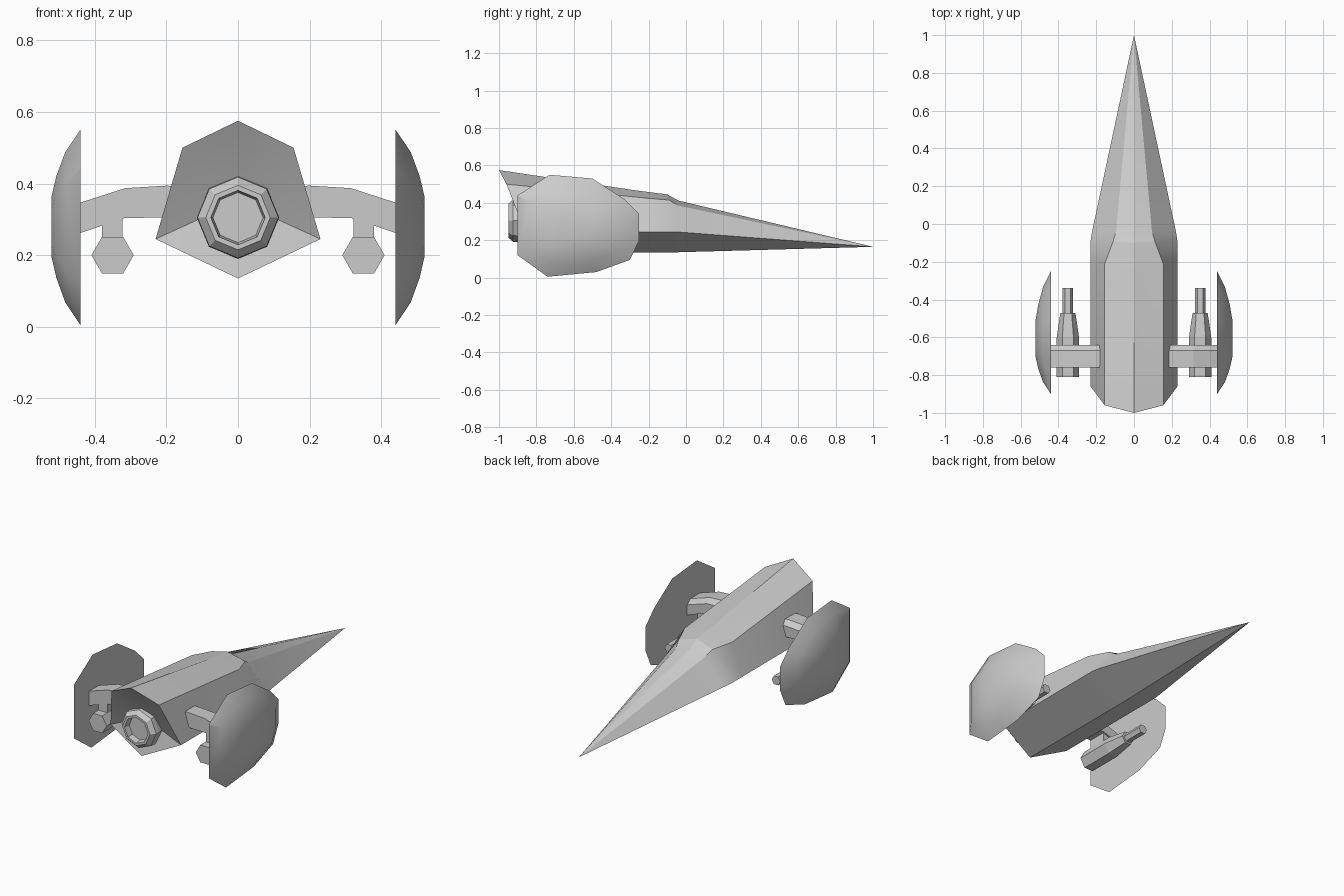
import bpy, bmesh, math

cube = bpy.data.objects.get("Cube")
if cube:
    bpy.data.objects.remove(cube, do_unlink=True)

grey = bpy.data.materials.new("hull grey")
grey.use_nodes = True
colour = (0.6, 0.6, 0.6, 1)
grey.diffuse_color = colour
grey.node_tree.nodes["Principled BSDF"].inputs["Base Color"].default_value = colour


def loft(name, rings, tip=None, cap_start=True, cap_end=True, mirror=False, smooth=0):
    """Skin matching closed rings; finish with a cap or a tip point."""
    bm = bmesh.new()
    loops = [[bm.verts.new(p) for p in ring] for ring in rings]
    n = len(loops[0])
    for a, b in zip(loops, loops[1:]):
        for i in range(n):
            j = (i + 1) % n
            bm.faces.new((a[i], a[j], b[j], b[i]))
    for point, loop in ((cap_start, loops[0]), (tip or cap_end, loops[-1])):
        if isinstance(point, tuple):
            apex = bm.verts.new(point)
            for i in range(n):
                bm.faces.new((loop[i], loop[(i + 1) % n], apex))
        elif point:
            bm.faces.new(loop)
    bmesh.ops.recalc_face_normals(bm, faces=bm.faces)
    mesh = bpy.data.meshes.new(name)
    bm.to_mesh(mesh)
    bm.free()
    mesh.materials.append(grey)
    obj = bpy.data.objects.new(name, mesh)
    bpy.context.collection.objects.link(obj)
    if mirror:
        obj.modifiers.new("mirror", 'MIRROR')
    if smooth:
        bpy.ops.object.select_all(action='DESELECT')
        bpy.context.view_layer.objects.active = obj
        obj.select_set(True)
        bpy.ops.object.shade_smooth_by_angle(angle=math.radians(smooth))
    return obj


def hull_ring(ridge, shoulder, side, keel):
    """Six-point section: ridge and keel as (y, z), shoulder and side as (x, y, z)."""
    def left(p):
        return (-p[0], p[1], p[2])
    return [(0, *ridge), shoulder, side, (0, *keel), left(side), left(shoulder)]


def ngon(sides, radius, y, x, z, turn=0):
    angles = [turn + math.tau * i / sides for i in range(sides)]
    return [(x + radius * math.cos(a), y, z + radius * math.sin(a)) for a in angles]


# Hull: overhanging stern, long flat-sided body and needle nose
loft("hull", [
    hull_ring((-1, .575), (.155, -.96, .5), (.23, -.86, .245), (-.9, .135)),
    hull_ring((-.27, .467), (.155, -.21, .425), (.23, -.2, .245), (-.2, .135)),
    hull_ring((-.1, .445), (.11, -.09, .415), (.23, -.09, .245), (-.09, .135)),
    hull_ring((-.04, .412), (.095, -.04, .385), (.222, -.04, .244), (-.04, .136)),
], tip=(0, 1, .165), cap_start=(0, -.865, .35), smooth=20)

# Engine: octagonal drum with a recessed mouth
loft("engine_nozzle", [ngon(8, r, y, 0, .305, math.pi / 2) for y, r in
     ((-.8, .1), (-.9, .115), (-.925, .113), (-.95, .09), (-.95, .076), (-.915, .07))])

# Side shields: flat inside, domed outside
outline = [(-.73, .55), (-.5, .53), (-.33, .42), (-.25, .34), (-.25, .2),
           (-.3, .095), (-.48, .03), (-.74, .005), (-.9, .12), (-.9, .44)]
cy, cz = -.62, .28
loft("side_shield", [[(x, cy + (y - cy) * s, cz + (z - cz) * s) for y, z in outline]
     for x, s in ((.44, 1), (.482, .77), (.507, .52), (.521, .3))],
     mirror=True, smooth=30)

# Struts: bent arms with a chamfered leading top edge
top = [(.15, .392), (.2, .394), (.315, .387), (.445, .345)]
bottom = [(.445, .26), (.32, .303), (.2, .306), (.15, .306)]
loft("strut", [[(x, y, z - drop) for x, z in top] + [(x, y, z) for x, z in bottom]
     for y, drop in ((-.76, 0), (-.67, 0), (-.64, .025))], mirror=True)

# Cannons: hexagonal body, tapered shroud and slim barrel
loft("cannon", [ngon(6, r, y, .35, .2) for y, r in
     ((-.81, .059), (-.6, .059), (-.47, .04), (-.47, .028), (-.34, .028))], mirror=True)

# Mounts joining cannons to struts
loft("cannon_mount", [[(x, y, z) for x, y in
     ((.322, -.76), (.38, -.76), (.38, -.65), (.322, -.65))]
     for z in (.23, .31)], mirror=True)
